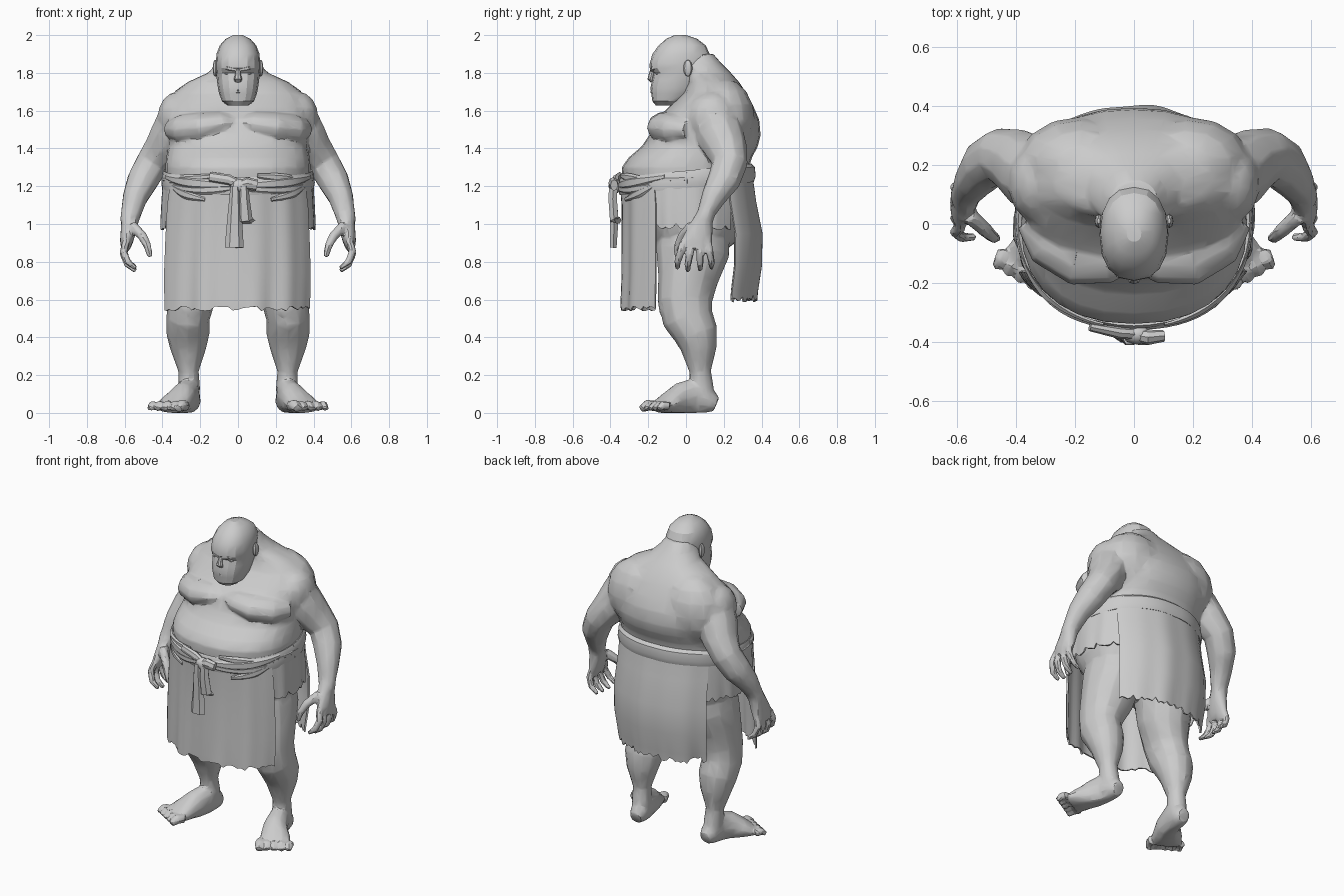
import bpy, bmesh, math, random
from mathutils import Vector

random.seed(4)
grey = bpy.data.materials.new("clay_grey")
grey.diffuse_color = (0.6, 0.6, 0.6, 1)


def oval(a, hw, yf, yb, e=0.88):
    """Point on a squarish oval, angle 0 at +x and -90 at the front."""
    c, s = math.cos(a), math.sin(a)
    return (hw * math.copysign(abs(c) ** e, c),
            (yf + yb) / 2 + (yb - yf) / 2 * math.copysign(abs(s) ** e, s))


def loft(bm, rings):
    rows = [[bm.verts.new(p) for p in r] for r in rings]
    n = len(rows[0])
    for r, q in zip(rows, rows[1:]):
        for i in range(n):
            bm.faces.new((r[i], r[(i + 1) % n], q[(i + 1) % n], q[i]))
    bm.faces.new(rows[0][::-1])
    bm.faces.new(rows[-1])


def stack(bm, rings, n=24, e=0.88):
    """Horizontal sections: z, half width, front y, back y."""
    loft(bm, [[(*oval(2 * math.pi * i / n, hw, yf, yb, e), z) for i in range(n)]
              for z, hw, yf, yb in rings])


def limb(bm, pts, ref=(0, 1, 0), n=10, side=1):
    """Sections along a path: x, y, z, radius along ref, radius across it."""
    P = [Vector(p[:3]) for p in pts]
    rings = []
    for i, p in enumerate(pts):
        t = (P[min(i + 1, len(P) - 1)] - P[max(i - 1, 0)]).normalized()
        u = Vector(ref)
        u = (u - t * u.dot(t)).normalized()
        v = t.cross(u)
        ring = []
        for k in range(n):
            a = 2 * math.pi * k / n
            q = P[i] + u * math.cos(a) * p[3] + v * math.sin(a) * p[-1]
            ring.append((q.x * side, q.y, q.z))
        rings.append(ring)
    loft(bm, rings)


def ball(bm, c, r, seg=14):
    new = bmesh.ops.create_uvsphere(bm, u_segments=seg, v_segments=8, radius=1)["verts"]
    for v in new:
        v.co = Vector(c) + Vector([v.co[i] * r[i] for i in range(3)])


def finish(bm, name, angle=28, mods=()):
    bmesh.ops.recalc_face_normals(bm, faces=bm.faces[:])
    me = bpy.data.meshes.new(name)
    bm.to_mesh(me)
    bm.free()
    me.materials.append(grey)
    ob = bpy.data.objects.new(name, me)
    bpy.context.collection.objects.link(ob)
    bpy.ops.object.select_all(action='DESELECT')
    ob.select_set(True)
    bpy.context.view_layer.objects.active = ob
    for kind, props in mods:
        m = ob.modifiers.new(kind.lower(), kind)
        for k, v in props.items():
            setattr(m, k, v)
        bpy.ops.object.modifier_apply(modifier=m.name)
    bpy.ops.object.shade_smooth_by_angle(angle=math.radians(angle))
    return ob


# Body: torso, arms, hands, legs and feet fused into one skin
bm = bmesh.new()
stack(bm, [(0.84, .22, -.12, .18), (0.90, .33, -.19, .26), (1.00, .365, -.26, .32),
           (1.12, .375, -.31, .34), (1.22, .38, -.335, .335), (1.30, .385, -.34, .335),
           (1.35, .38, -.305, .348), (1.41, .37, -.235, .38), (1.47, .375, -.195, .395),
           (1.55, .385, -.16, .388), (1.62, .385, -.09, .358), (1.69, .345, -.015, .322),
           (1.75, .27, .01, .282), (1.80, .16, .0, .238), (1.85, .112, -.03, .188),
           (1.90, .08, -.02, .145)], n=28)
for s in (1, -1):
    # chest and shoulder blade masses
    limb(bm, [(0, -.06, 1.54, .04, .09), (.09, -.082, 1.53, .07, .12), (.19, -.085, 1.51, .085, .125),
              (.28, -.045, 1.50, .085, .105), (.33, .03, 1.50, .06, .08)], ref=(0, 0, 1), n=12, side=s)
    ball(bm, (s * .18, .20, 1.55), (.22, .165, .22))
    # deltoid
    ball(bm, (s * .32, .14, 1.56), (.108, .14, .14))
    # arm
    limb(bm, [(.24, .13, 1.57, .12), (.31, .15, 1.56, .125), (.345, .175, 1.48, .13, .12),
              (.395, .21, 1.40, .115, .105), (.455, .232, 1.32, .095, .09),
              (.505, .20, 1.23, .088, .085), (.545, .145, 1.14, .066, .068),
              (.565, .108, 1.06, .048, .056), (.577, .09, 1.01, .05)], side=s)
    # palm
    limb(bm, [(.568, .10, 1.05, .045, .05), (.577, .08, .98, .065, .045),
              (.590, .06, .91, .083, .036), (.595, .05, .87, .075, .024)], side=s)
    # fingers and thumb
    for b, t, d in ((.115, .135, .01), (.075, .075, 0), (.03, .01, -.005), (-.01, -.045, .01)):
        m = (b + t) / 2
        limb(bm, [(.590, b, .91, .021), (.606, m, .845 + d, .021), (.585, t, .79 + d, .019),
                  (.54, t, .755 + d, .013)], n=8, side=s)
    limb(bm, [(.56, .03, .99, .03), (.505, -.02, .935, .026), (.478, -.045, .88, .021),
              (.465, -.05, .825, .014)], n=8, side=s)
    # leg
    limb(bm, [(.18, .04, .95, .16, .19), (.20, .035, .85, .165, .195), (.22, .01, .71, .155, .16),
              (.25, -.005, .59, .125, .145), (.265, .01, .50, .115, .135),
              (.265, .052, .42, .115, .118), (.264, .068, .34, .096, .095),
              (.262, .075, .22, .054, .058), (.258, .085, .13, .058, .062),
              (.256, .09, .05, .05, .06)], ref=(1, 0, 0), n=12, side=s)
    ball(bm, (s * .255, -.085, .56), (.075, .06, .075))
    # foot
    limb(bm, [(.25, .16, .045, .038, .04), (.252, .125, .06, .055, .065),
              (.262, .05, .09, .06, .10), (.29, -.03, .075, .074, .085),
              (.33, -.09, .05, .09, .06), (.36, -.14, .032, .095, .035)],
         ref=(.9, .4, 0), n=12, side=s)
    # toes
    for i in range(5):
        t = i / 2 - 1
        r = .030 if i == 0 else .024
        x, y = .36 + .08 * t, -.125 + .036 * t
        ln = .085 - .005 * i
        limb(bm, [(x, y, .036, r), (x + .2 * ln, y - .5 * ln, .042, r),
                  (x + .42 * ln, y - .9 * ln, .02, r * .7)], ref=(.9, .4, 0), n=8, side=s)
for v in bm.verts:
    v.co.z = max(v.co.z, 0)
finish(bm, "body", 22, [("REMESH", dict(mode='VOXEL', voxel_size=.008)),
                        ("SMOOTH", dict(factor=.5, iterations=5)),
                        ("DECIMATE", dict(ratio=.045))])

# Head with bald skull and heavy jaw
bm = bmesh.new()
stack(bm, [(1.628, .055, -.16, -.04), (1.65, .085, -.178, .0), (1.69, .10, -.184, .05),
           (1.72, .106, -.188, .07), (1.76, .112, -.180, .09), (1.80, .115, -.172, .11),
           (1.825, .117, -.192, .118), (1.85, .117, -.192, .122), (1.90, .114, -.178, .125),
           (1.945, .097, -.145, .105), (1.98, .066, -.105, .06), (2.0, .025, -.06, .0)],
      n=16, e=.86)
finish(bm, "head", 24)

# Nose, brows, eyelids and lips
bm = bmesh.new()
limb(bm, [(0, -.175, 1.825, .013, .012), (0, -.184, 1.79, .015, .014),
          (0, -.189, 1.768, .022, .015), (0, -.18, 1.754, .018, .008)], ref=(1, 0, 0), n=8)
finish(bm, "nose")
bm = bmesh.new()
for s in (1, -1):
    limb(bm, [(.005, -.183, 1.815, .010), (.05, -.172, 1.825, .014), (.09, -.122, 1.832, .011)],
         ref=(0, 0, 1), n=6, side=s)
finish(bm, "brow_ridges")
bm = bmesh.new()
for s in (1, -1):
    ball(bm, (s * .048, -.150, 1.797), (.024, .014, .008), 8)
finish(bm, "eyelids")
bm = bmesh.new()
for z in (1.712, 1.699):
    limb(bm, [(-.04, -.167, z - .004, .004), (0, -.182, z, .007), (.04, -.167, z - .004, .004)],
         ref=(0, 0, 1), n=6)
finish(bm, "lips")
for s, nm in ((1, "right"), (-1, "left")):
    bm = bmesh.new()
    ball(bm, (s * .12, .01, 1.825), (.014, .024, .044), 8)
    finish(bm, "ear_" + nm)


def panel(name, a0, a1, rows, n=36, pleat=.0, folds=9, jag=.0, lift=.0, thick=.01):
    """Cloth hung around the waist; rows are z, half width, front y, back y."""
    bm = bmesh.new()
    grid = []
    jags = [random.uniform(-jag, jag * .6) for _ in range(n + 1)]
    for j, (z, hw, yf, yb) in enumerate(rows):
        t = j / (len(rows) - 1)
        row = []
        for i in range(n + 1):
            f = i / n
            a = math.radians(a0 + (a1 - a0) * f)
            x, y = oval(a, hw, yf, yb, .95)
            w = 1 + pleat * (.4 + .6 * t) * (math.sin(f * folds * 6.283) +
                                             .5 * math.sin(f * folds * 10.1 + 1 + t))
            dz = lift * math.sin(a) + (jags[i] if t == 1 else 0)
            row.append(bm.verts.new((x * w, y * w, z + dz)))
        grid.append(row)
    for r, q in zip(grid, grid[1:]):
        for i in range(n):
            bm.faces.new((r[i], r[i + 1], q[i + 1], q[i]))
    finish(bm, name, 25, [("SOLIDIFY", dict(thickness=thick, offset=0))])


# Loincloth panels
panel("front_cloth", -152, -28, [(1.23, .395, -.345, .35), (1.10, .415, -.335, .35),
      (.92, .425, -.335, .35), (.74, .432, -.335, .35), (.59, .43, -.34, .35),
      (.555, .43, -.34, .35)], n=40, pleat=.022, folds=4, jag=.018)
panel("back_cloth", 36, 144, [(1.27, .385, -.3, .345), (1.12, .39, -.3, .365),
      (.95, .40, -.3, .398), (.78, .40, -.3, .395), (.65, .385, -.3, .375),
      (.61, .38, -.3, .37)], n=40, pleat=.012, folds=3, jag=.025)
for nm, a in (("right", 0), ("left", 180)):
    panel(nm + "_hip_cloth", a - 42, a + 42, [(1.24, .392, -.34, .345), (1.12, .40, -.34, .35),
          (1.02, .405, -.33, .34), (.99, .405, -.33, .34)], n=28, pleat=.01, folds=4, jag=.022)
# Waist sash, higher at the back
panel("sash", 0, 360, [(1.28, .388, -.34, .342), (1.265, .395, -.348, .36),
      (1.22, .40, -.352, .365), (1.19, .395, -.345, .355)], n=48, pleat=.004, folds=11,
      lift=.035, thick=.012)


def wrap(bm, a0, a1, z0, z1, h, sag=0, n=14):
    """Cloth roll lying along the waist from angle a0 to a1."""
    pts = []
    for i in range(n + 1):
        f = i / n
        a = math.radians(a0 + (a1 - a0) * f)
        x, y = oval(a, .398, -.352, .358, .95)
        r = h * (.55 + .45 * math.sin(math.pi * f)) * (1 + .15 * math.sin(7 * f + a0))
        pts.append((x, y, z0 + (z1 - z0) * f - sag * math.sin(math.pi * f), r, r * .55))
    limb(bm, pts, ref=(0, 0, 1), n=6)


# Rolled rags drooping across the front and round the sides
bm = bmesh.new()
for s in (1, -1):
    o = -90
    wrap(bm, o, o + s * 72, 1.205, 1.25, .03, .01)
    wrap(bm, o + s * 4, o + s * 58, 1.19, 1.20, .024, .015)
    wrap(bm, o + s * 14, o + s * 66, 1.255, 1.225, .022)
    wrap(bm, o + s * 25, o + s * 64, 1.13, 1.21, .022, .01)
    wrap(bm, o + s * 60, o + s * 180, 1.235, 1.25, .016)
finish(bm, "waist_rags", 25)

# Front knot with side loops and hanging tails
bm = bmesh.new()
ball(bm, (.01, -.375, 1.20), (.05, .035, .038), 8)
limb(bm, [(-.01, -.375, 1.20, .02), (.05, -.385, 1.215, .034, .026), (.10, -.38, 1.205, .03, .02)],
     ref=(0, 0, 1), n=8)
limb(bm, [(.02, -.375, 1.205, .02), (-.05, -.37, 1.235, .028, .02), (-.15, -.35, 1.25, .026, .014)],
     ref=(0, 0, 1), n=8)
finish(bm, "knot")
for nm, x0, x1, z1, y1 in (("long_tail", -.015, -.02, .875, -.385), ("short_tail", .03, .045, 1.02, -.36)):
    bm = bmesh.new()
    limb(bm, [(x0, -.385, 1.20, .025, .026), (x0, -.388, 1.13, .032, .026),
              ((x0 + x1) / 2, -.38, 1.02, .04, .026), (x1, y1, z1, .05, .02)],
         ref=(1, 0, 0), n=6)
    finish(bm, nm)
